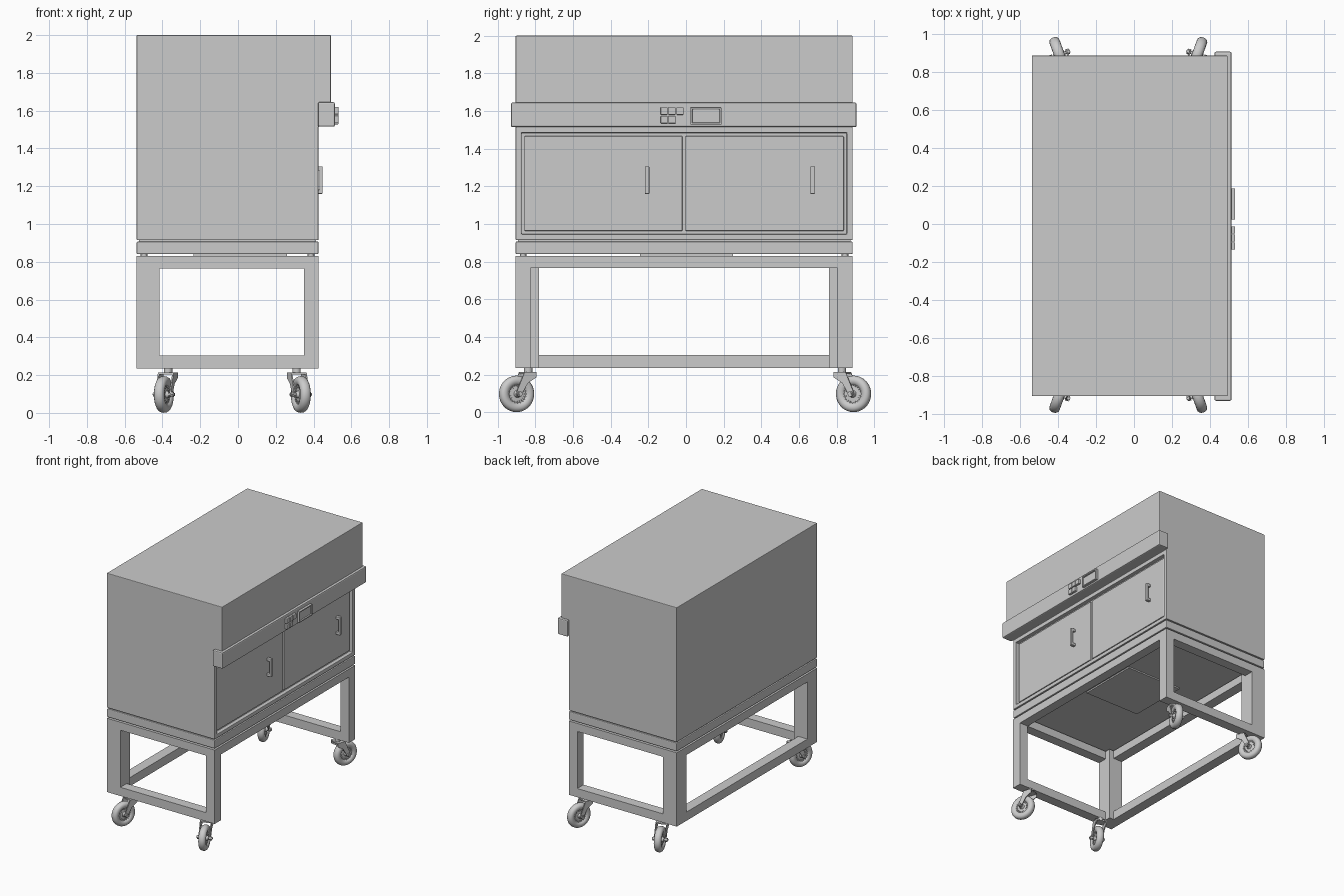
import bpy, bmesh, math
from mathutils import Matrix, Vector

if "Cube" in bpy.data.objects:
    bpy.data.objects.remove(bpy.data.objects["Cube"])


def finish(name, bm, bevel=0.0, smooth=False):
    bmesh.ops.recalc_face_normals(bm, faces=bm.faces)
    me = bpy.data.meshes.new(name)
    bm.to_mesh(me)
    bm.free()
    ob = bpy.data.objects.new(name, me)
    bpy.context.collection.objects.link(ob)
    if bevel:
        m = ob.modifiers.new("bevel", 'BEVEL')
        m.width, m.segments, m.limit_method = bevel, 2, 'ANGLE'
    if smooth:
        bpy.ops.object.select_all(action='DESELECT')
        ob.select_set(True)
        bpy.context.view_layer.objects.active = ob
        bpy.ops.object.shade_smooth_by_angle(angle=math.radians(35))
    return ob


def add_box(bm, x, y, z):
    mat = Matrix.Translation(((x[0] + x[1]) / 2, (y[0] + y[1]) / 2, (z[0] + z[1]) / 2))
    mat = mat @ Matrix.Diagonal((x[1] - x[0], y[1] - y[0], z[1] - z[0], 1))
    bmesh.ops.create_cube(bm, size=1, matrix=mat)


def box(name, x, y, z, bevel=0.0):
    bm = bmesh.new()
    add_box(bm, x, y, z)
    return finish(name, bm, bevel)


def extrude(bm, pts, vec):
    f = bm.faces.new([bm.verts.new(p) for p in pts])
    r = bmesh.ops.extrude_face_region(bm, geom=[f], use_keep_orig=True)
    vs = [v for v in r['geom'] if isinstance(v, bmesh.types.BMVert)]
    bmesh.ops.translate(bm, vec=vec, verts=vs)


X0, X1, Y0, Y1 = -0.537, 0.426, -0.905, 0.885

# cabinet body with overhanging top and recessed door opening
bm = bmesh.new()
prof = [(X0, 0.915), (X1, 0.915), (X1, 1.515), (0.492, 1.53), (0.492, 2.0), (X0, 2.0)]
extrude(bm, [(x, Y0, z) for x, z in prof], (0, Y1 - Y0, 0))
bmesh.ops.recalc_face_normals(bm, faces=bm.faces)
front = [f for f in bm.faces if f.normal.x > 0.99 and f.calc_center_median().z < 1.4]
bmesh.ops.inset_individual(bm, faces=front, thickness=0.044)
r = bmesh.ops.extrude_face_region(bm, geom=front)
bmesh.ops.translate(bm, vec=(-0.03, 0, 0), verts=[v for v in r['geom'] if isinstance(v, bmesh.types.BMVert)])
bmesh.ops.delete(bm, geom=front, context='FACES')
finish("cabinet_body", bm, 0.004)

# doors and their handles
for side, ya, yb, h in (("left", -0.858, -0.019, -0.207), ("right", -0.003, 0.838, 0.673)):
    box(side + "_door", (0.39, 0.411), (ya, yb), (0.963, 1.467), 0.005)
    bm = bmesh.new()
    c = [(0.408, 1.16), (0.447, 1.16), (0.447, 1.305), (0.408, 1.305),
         (0.408, 1.283), (0.431, 1.283), (0.431, 1.182), (0.408, 1.182)]
    extrude(bm, [(x, h - 0.012, z) for x, z in c], (0, 0.024, 0))
    finish(side + "_door_handle", bm, 0.003)

# control panel band with buttons and screen
box("control_panel", (X1 - 0.003, 0.513), (-0.93, 0.906), (1.515, 1.645), 0.008)
for i, (y, z) in enumerate([(-0.116, 1.6), (-0.074, 1.6), (-0.032, 1.6), (-0.116, 1.554), (-0.074, 1.554)]):
    box(f"button_{i + 1}", (0.51, 0.532), (y - 0.019, y + 0.019), (z - 0.02, z + 0.02), 0.004)
bm = bmesh.new()
add_box(bm, (0.51, 0.532), (0.024, 0.188), (1.528, 1.618))
face = [f for f in bm.faces if f.normal.x > 0.9]
bmesh.ops.inset_individual(bm, faces=face, thickness=0.013)
bmesh.ops.inset_individual(bm, faces=face, thickness=0.002, depth=-0.01)
finish("display_screen", bm, 0.002)

# base slab, spacer, turntable plate and pads
box("base_spacer", (X0 + 0.012, X1 - 0.012), (Y0 + 0.012, Y1 - 0.012), (0.9, 0.92))
box("base_slab", (X0, X1), (Y0, Y1), (0.84, 0.907), 0.006)
box("centre_plate", (-0.235, 0.26), (-0.245, 0.25), (0.829, 0.842))
bm = bmesh.new()
for x in (X0 + 0.04, X1 - 0.04):
    for y in (Y0 + 0.04, Y1 - 0.04):
        bmesh.ops.create_cone(bm, cap_ends=True, segments=24, radius1=0.018, radius2=0.018,
                              depth=0.014, matrix=Matrix.Translation((x, y, 0.835)))
finish("support_pads", bm, 0, True)

# stand: legs, side rails, rear rails and front top rail
LOW, HIGH = (0.235, 0.305), (0.765, 0.83)
for side, s, y in (("left", 1, Y0), ("right", -1, Y1)):
    span = lambda w: tuple(sorted((y, y + s * w)))
    box(side + "_rear_leg", (X0, -0.415), span(0.125), (0.235, 0.83))
    box(side + "_front_leg", (0.35, X1), span(0.08), (0.235, 0.83))
    box(side + "_top_rail", (-0.415, 0.35), span(0.08), HIGH)
    box(side + "_bottom_rail", (-0.415, 0.35), span(0.08), LOW)
box("rear_top_rail", (X0, -0.455), (Y0 + 0.125, Y1 - 0.125), HIGH)
box("rear_bottom_rail", (X0, -0.455), (Y0 + 0.125, Y1 - 0.125), LOW)
box("front_top_rail", (0.35, X1), (Y0 + 0.08, Y1 - 0.08), HIGH)

# swivel casters: local X is the axle, local Y the trailing direction
AXLE = Vector((0, 0.066, 0.0975))


def cylinder(bm, loc, r, depth, along_x=False, seg=24):
    rot = Matrix.Rotation(math.pi / 2, 4, 'Y') if along_x else Matrix()
    bmesh.ops.create_cone(bm, cap_ends=True, segments=seg, radius1=r, radius2=r, depth=depth,
                          matrix=Matrix.Translation(loc) @ rot)


def wheel():
    half = [(0.03, 0.0), (0.03, 0.014), (0.015, 0.02), (0.013, 0.046), (0.02, 0.052),
            (0.024, 0.056), (0.028, 0.068), (0.027, 0.08), (0.021, 0.09), (0.011, 0.0955)]
    prof = half + [(0, 0.097)] + [(-u, r) for u, r in reversed(half)]
    bm = bmesh.new()
    vs = [bm.verts.new((u, AXLE.y, AXLE.z + r)) for u, r in prof]
    es = [bm.edges.new(p) for p in zip(vs, vs[1:])]
    bmesh.ops.spin(bm, geom=vs + es, cent=AXLE, axis=(1, 0, 0), angle=math.tau, steps=48)
    bmesh.ops.remove_doubles(bm, verts=bm.verts, dist=1e-5)
    # ribs around the hub
    for i in range(20):
        m = Matrix.Translation(AXLE) @ Matrix.Rotation(math.tau * i / 20, 4, 'X')
        m = m @ Matrix.Translation((0, 0, 0.044)) @ Matrix.Diagonal((0.036, 0.005, 0.014, 1))
        bmesh.ops.create_cube(bm, size=1, matrix=m)
    return bm


def fork():
    bm = bmesh.new()
    arm = [(-0.03, 0.214), (0.036, 0.214), (0.05, 0.18), (0.078, 0.115), (0.081, 0.095),
           (0.07, 0.083), (0.056, 0.086), (0.044, 0.11), (0.018, 0.155), (-0.03, 0.185)]
    for x in (-0.044, 0.037):
        extrude(bm, [(x, y, z) for y, z in arm], (0.007, 0, 0))
    add_box(bm, (-0.044, 0.044), (-0.03, 0.036), (0.204, 0.214))
    cylinder(bm, (0, 0, 0.224), 0.022, 0.026)
    cylinder(bm, AXLE, 0.008, 0.12, True)
    for x in (-0.049, 0.049):
        cylinder(bm, (x, AXLE.y, AXLE.z), 0.015, 0.012, True, 6)
    return bm


for name, x, y, deg in (("front_left", 0.31, -0.838, 200), ("front_right", 0.31, 0.828, -20),
                        ("rear_left", -0.37, -0.838, 160), ("rear_right", -0.37, 0.828, 20)):
    place = Matrix.Translation((x, y, 0)) @ Matrix.Rotation(math.radians(deg), 4, 'Z')
    for part, make in (("wheel", wheel), ("fork", fork)):
        ob = finish(f"{name}_caster_{part}", make(), 0, True)
        ob.matrix_world = place
